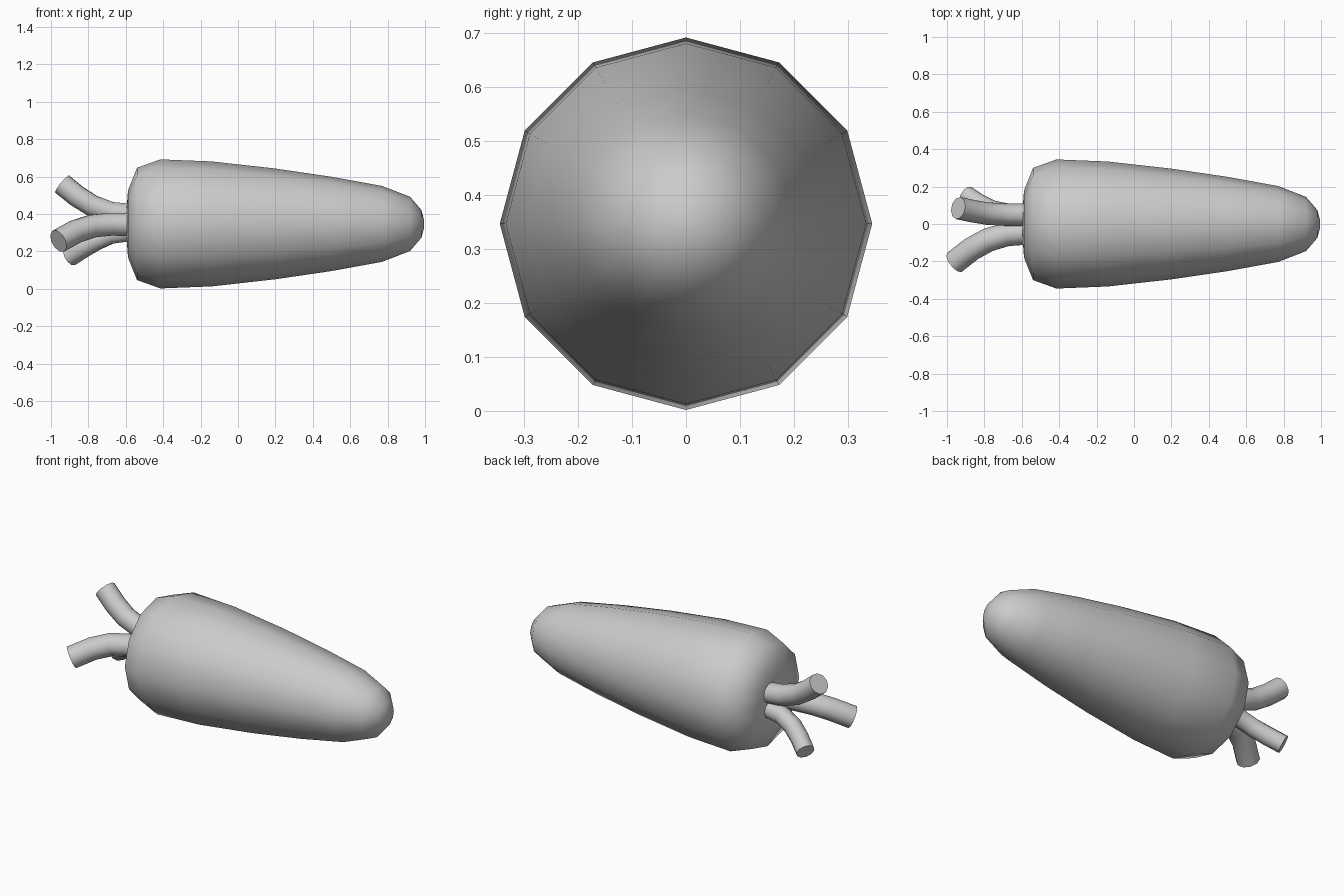
import bpy, bmesh, math
from mathutils import Vector

if "Cube" in bpy.data.objects:
    bpy.data.objects.remove(bpy.data.objects["Cube"])

grey = bpy.data.materials.new("plain grey")
grey.diffuse_color = (0.6, 0.6, 0.6, 1)
grey.use_nodes = True
grey.node_tree.nodes["Principled BSDF"].inputs["Base Color"].default_value = grey.diffuse_color
ZC = 0.347  # height of the root's axis


def finish(name, bm, angle):
    bmesh.ops.recalc_face_normals(bm, faces=bm.faces)
    mesh = bpy.data.meshes.new(name)
    bm.to_mesh(mesh)
    bm.free()
    mesh.materials.append(grey)
    ob = bpy.data.objects.new(name, mesh)
    bpy.context.collection.objects.link(ob)
    bpy.ops.object.select_all(action='DESELECT')
    ob.select_set(True)
    bpy.context.view_layer.objects.active = ob
    bpy.ops.object.shade_smooth_by_angle(angle=math.radians(angle))


def sweep(name, points, radii, sides, angle):
    """Tube of rings along a path, with closed ends."""
    bm = bmesh.new()
    pts = [Vector(p) for p in points]
    rings = []
    for i, (p, r) in enumerate(zip(pts, radii)):
        d = (pts[min(i + 1, len(pts) - 1)] - pts[max(i - 1, 0)]).normalized()
        u = Vector((0, 0, 1)).cross(d).normalized()
        v = d.cross(u)
        angles = [2 * math.pi * k / sides for k in range(sides)]
        rings.append([bm.verts.new(p + r * (math.cos(a) * u + math.sin(a) * v))
                      for a in angles])
    for a, b in zip(rings, rings[1:]):
        for k in range(sides):
            n = (k + 1) % sides
            bm.faces.new((a[k], a[n], b[n], b[k]))
    bm.faces.new(rings[0])
    bm.faces.new(rings[-1])
    finish(name, bm, angle)


# Tapered twelve-sided root: (x, radius)
profile = [(-0.595, 0.09), (-0.588, 0.18), (-0.54, 0.30), (-0.415, 0.345),
           (-0.14, 0.334), (0.2, 0.296), (0.5, 0.252), (0.77, 0.203),
           (0.92, 0.145), (0.98, 0.075), (0.995, 0.02)]
sweep("root", [(x, 0, ZC) for x, r in profile], [r for x, r in profile], 12, 60)

# Three cut stalks curving outward from the crown
stalks = {
    "upper_stalk": (0.06, [(-0.55, 0.05, 0.395), (-0.68, 0.05, 0.408), (-0.78, 0.055, 0.445),
                           (-0.86, 0.068, 0.495), (-0.94, 0.085, 0.56)]),
    "front_stalk": (0.064, [(-0.55, -0.045, 0.343), (-0.68, -0.055, 0.345), (-0.78, -0.085, 0.335),
                            (-0.87, -0.135, 0.305), (-0.96, -0.205, 0.255)]),
    "lower_stalk": (0.052, [(-0.55, 0.05, 0.308), (-0.68, 0.058, 0.29), (-0.76, 0.075, 0.255),
                            (-0.83, 0.11, 0.215), (-0.90, 0.155, 0.17)]),
}
for name, (radius, path) in stalks.items():
    sweep(name, path, [radius] * len(path), 10, 50)
